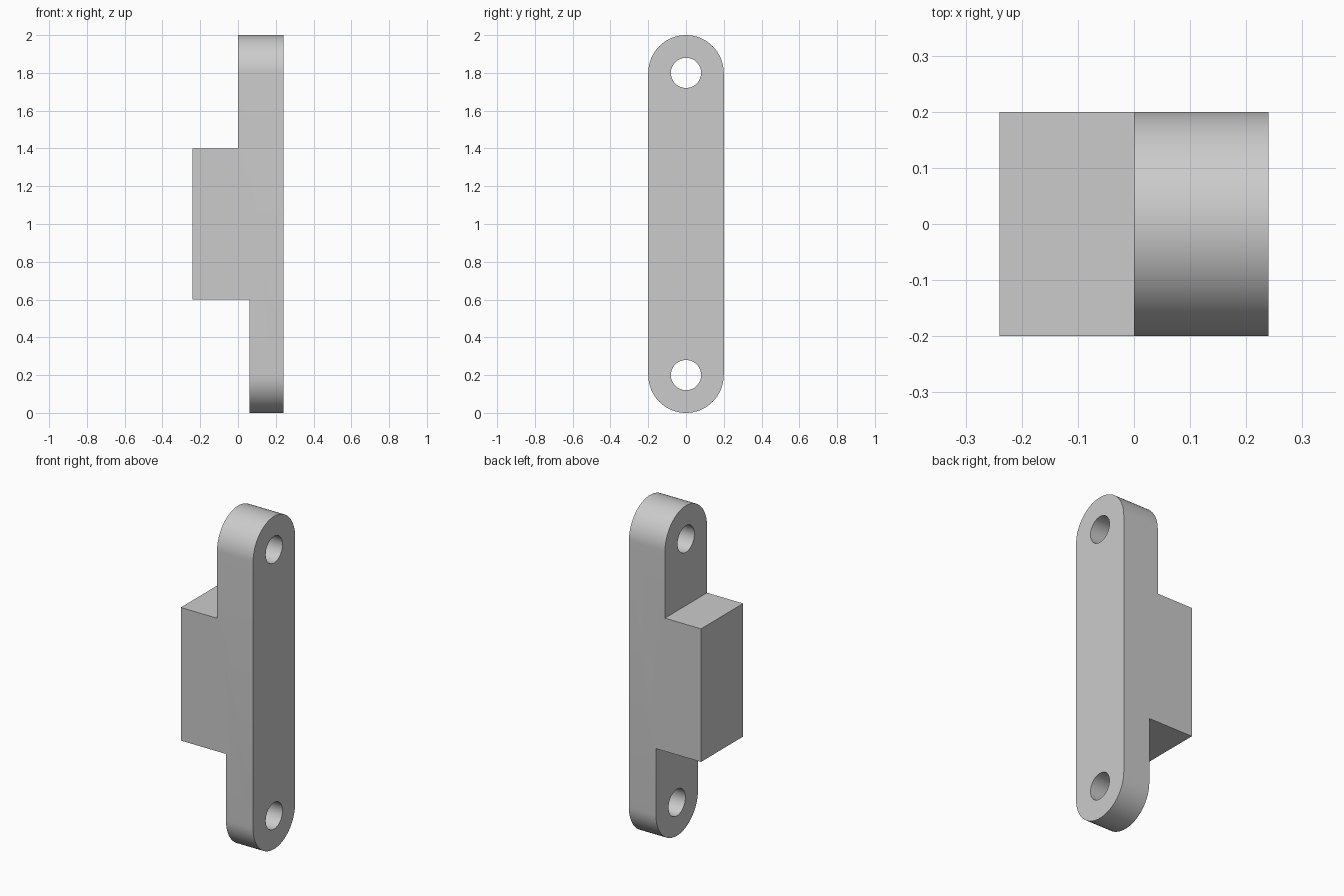
import bpy, bmesh, math
from mathutils import Vector

if "Cube" in bpy.data.objects:
    bpy.data.objects.remove(bpy.data.objects["Cube"])


def prism(name, points, direction):
    """Extrude a closed planar profile along a direction."""
    bm = bmesh.new()
    face = bm.faces.new([bm.verts.new(p) for p in points])
    result = bmesh.ops.extrude_face_region(bm, geom=[face])
    verts = [v for v in result["geom"] if isinstance(v, bmesh.types.BMVert)]
    bmesh.ops.translate(bm, verts=verts, vec=Vector(direction))
    bmesh.ops.recalc_face_normals(bm, faces=bm.faces)
    mesh = bpy.data.meshes.new(name)
    bm.to_mesh(mesh)
    bm.free()
    obj = bpy.data.objects.new(name, mesh)
    bpy.context.collection.objects.link(obj)
    return obj


def arc(x, z, radius, start, end, steps):
    """Points on an arc in the YZ plane, centred on y = 0."""
    angles = [math.radians(start + (end - start) * i / steps) for i in range(steps + 1)]
    return [(x, radius * math.cos(a), z + radius * math.sin(a)) for a in angles]


def cut(target, tool, operation):
    mod = target.modifiers.new(operation.title(), 'BOOLEAN')
    mod.operation = operation
    mod.solver = 'EXACT'
    mod.object = tool
    bpy.context.view_layer.objects.active = target
    bpy.ops.object.modifier_apply(modifier=mod.name)
    bpy.data.objects.remove(tool, do_unlink=True)


# Round-ended link body
link = prism("link_plate",
             arc(-0.24, 1.8, 0.2, 0, 180, 32) + arc(-0.24, 0.2, 0.2, 180, 360, 32),
             (0.48, 0, 0))

# Stepped side silhouette: thick top, central block, thin bottom
side = [(0.06, -0.1), (0.3, -0.1), (0.3, 2.1), (0, 2.1),
        (0, 1.4), (-0.3, 1.4), (-0.3, 0.6), (0.06, 0.6)]
cut(link, prism("silhouette_cutter", [(x, -0.3, z) for x, z in side], (0, 0.6, 0)),
    'INTERSECT')

# Pin holes
for z in (0.2, 1.8):
    cut(link, prism("hole_cutter", arc(-0.4, z, 0.08, 0, 348.75, 31), (0.8, 0, 0)),
        'DIFFERENCE')

# Smooth rounds with sharp edges
bpy.ops.object.select_all(action='DESELECT')
link.select_set(True)
bpy.context.view_layer.objects.active = link
bpy.ops.object.shade_smooth_by_angle(angle=math.radians(30))
